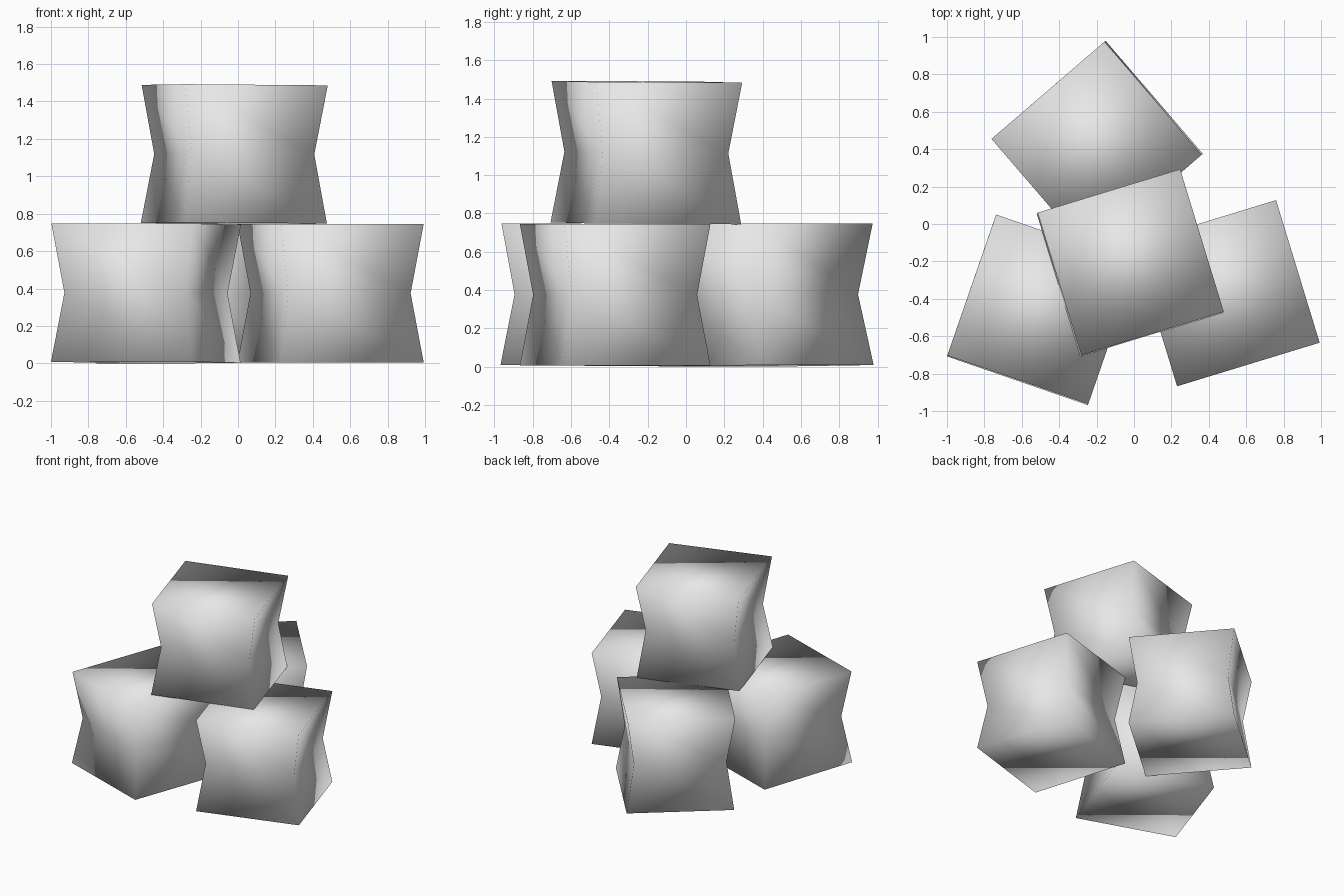
import bpy, bmesh, math
from mathutils import Matrix, Vector

if "Cube" in bpy.data.objects:
    bpy.data.objects.remove(bpy.data.objects["Cube"], do_unlink=True)

WIDTH, HEIGHT, WAIST = 0.797, 0.739, 0.86

grey = bpy.data.materials.new("light_grey")
grey.use_nodes = True
colour = (0.8, 0.8, 0.8, 1)
grey.diffuse_color = colour
grey.node_tree.nodes["Principled BSDF"].inputs["Base Color"].default_value = colour


def waisted_block(name, centre, turn, lean=(0, 0)):
    """Smooth square block pinched at mid height, turned and leaning slightly (degrees)."""
    bm = bmesh.new()
    bmesh.ops.create_cube(bm, size=1)
    bmesh.ops.scale(bm, vec=(WIDTH, WIDTH, HEIGHT), verts=bm.verts)
    # Pinched waist ring
    cut = bmesh.ops.bisect_plane(bm, geom=bm.verts[:] + bm.edges[:] + bm.faces[:],
                                 plane_co=(0, 0, 0), plane_no=(0, 0, 1))
    ring = [g for g in cut["geom_cut"] if isinstance(g, bmesh.types.BMVert)]
    bmesh.ops.scale(bm, vec=(WAIST, WAIST, 1), verts=ring)
    for face in bm.faces:
        face.smooth = True
    mesh = bpy.data.meshes.new(name)
    bm.to_mesh(mesh)
    bm.free()
    mesh.materials.append(grey)
    block = bpy.data.objects.new(name, mesh)
    direction = Vector((lean[0], lean[1], 0))
    tilt = Matrix.Identity(4)
    if direction.length:
        axis = Vector((0, 0, 1)).cross(direction)
        tilt = Matrix.Rotation(math.radians(direction.length), 4, axis)
    block.matrix_world = (Matrix.Translation(centre) @ tilt
                          @ Matrix.Rotation(math.radians(turn), 4, "Z"))
    bpy.context.collection.objects.link(block)


# Three blocks on the ground, one stacked on top
waisted_block("back_block", (-0.197, 0.415, 0.374), 40.7, (-0.45, -0.39))
waisted_block("lower_left_block", (0.495, -0.37, 0.375), 17)
waisted_block("lower_right_block", (-0.492, -0.459, 0.375), -19.1, (0.15, 0.4))
waisted_block("top_block", (-0.02, -0.207, 1.118), 17, (0.35, 0.4))
